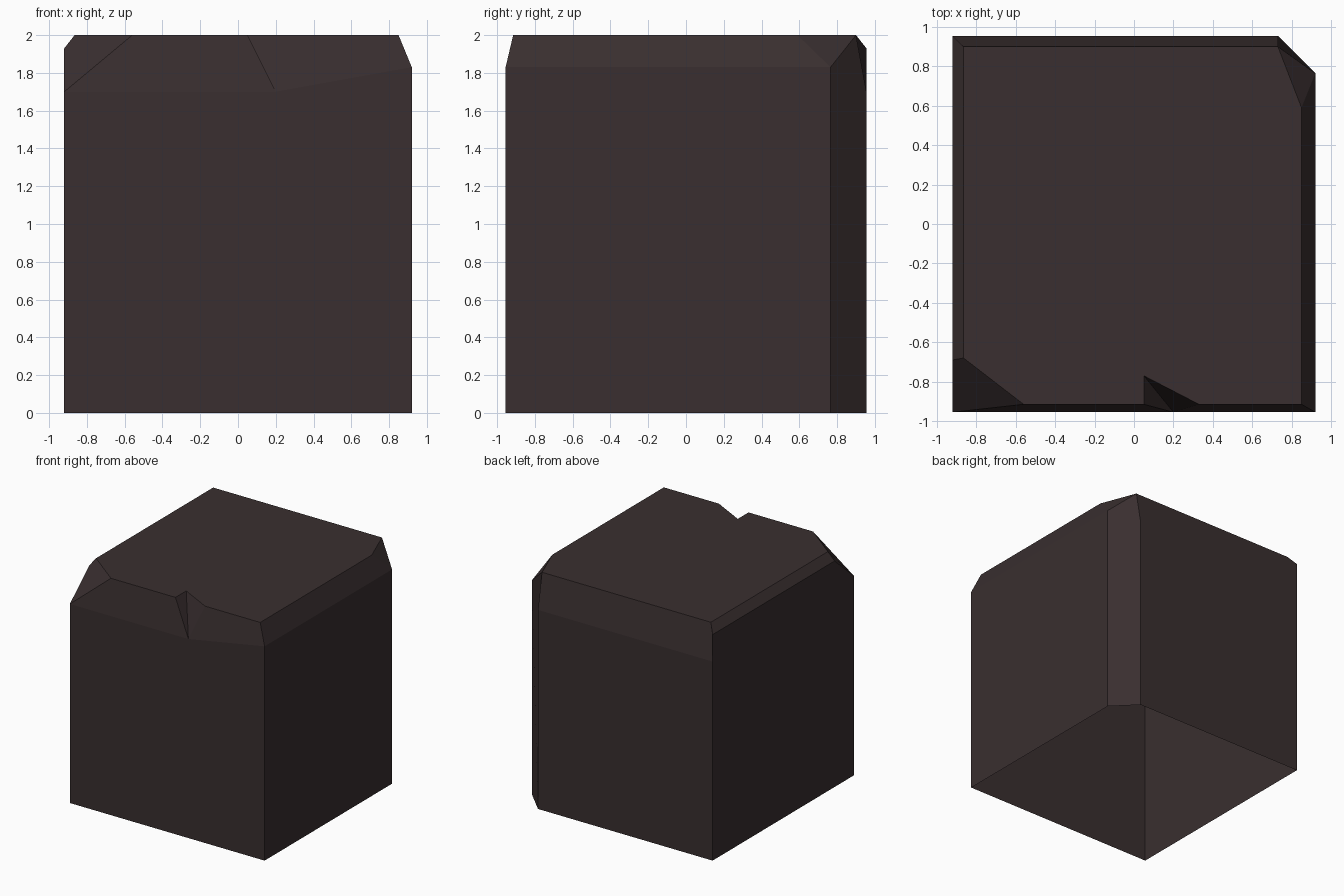
import bpy
import bmesh

if "Cube" in bpy.data.objects:
    bpy.data.objects.remove(bpy.data.objects["Cube"], do_unlink=True)

# Overall block limits and the inset outline of the top face
LEFT, RIGHT, FRONT, BACK = -0.92, 0.92, -0.955, 0.955
TOP = 2.0
TOP_LEFT, TOP_RIGHT, TOP_FRONT, TOP_BACK = -0.865, 0.85, -0.915, 0.90

# Heights of the chipped edges
DEEP_CHIP, WIDE_CHIP, SMALL_CHIP = 1.70, 1.83, 1.93

# Vertical chamfer on the back corner
CUT_X, CUT_Y = 0.73, 0.765

points = {
    # Open lower rim
    "base_front_left": (LEFT, FRONT, 0),
    "base_front_right": (RIGHT, FRONT, 0),
    "base_cut_side": (RIGHT, CUT_Y, 0),
    "base_cut_back": (CUT_X, BACK, 0),
    "base_back_left": (LEFT, BACK, 0),
    # Upper limits of the walls
    "wall_front_left": (LEFT, FRONT, DEEP_CHIP),
    "wall_front_right": (RIGHT, FRONT, WIDE_CHIP),
    "wall_cut_side": (RIGHT, CUT_Y, WIDE_CHIP),
    "wall_cut_back": (CUT_X, BACK, DEEP_CHIP),
    "wall_back_left": (LEFT, BACK, DEEP_CHIP),
    "peak_back_left": (LEFT, BACK, SMALL_CHIP),
    "wall_left": (LEFT, -0.69, SMALL_CHIP),
    # Top outline
    "top_chip_front": (-0.56, TOP_FRONT, TOP),
    "top_chip_left": (TOP_LEFT, -0.68, TOP),
    "top_back_left": (TOP_LEFT, TOP_BACK, TOP),
    "top_cut": (CUT_X, TOP_BACK, TOP),
    "top_right": (TOP_RIGHT, 0.59, TOP),
    "top_front_right": (TOP_RIGHT, TOP_FRONT, TOP),
    # Notch in the front edge
    "notch_right": (0.33, TOP_FRONT, TOP),
    "notch_inner": (0.05, -0.77, TOP),
    "notch_left": (0.05, TOP_FRONT, TOP),
    "notch_tip": (0.20, FRONT, DEEP_CHIP),
}

faces = [
    # Walls
    "base_front_left base_front_right wall_front_right notch_tip wall_front_left",
    "base_front_right base_cut_side wall_cut_side wall_front_right",
    "base_cut_back base_back_left wall_back_left wall_cut_back",
    "base_back_left base_front_left wall_front_left wall_left peak_back_left wall_back_left",
    # Vertical corner chamfer
    "base_cut_side base_cut_back wall_cut_back top_cut wall_cut_side",
    # Front edge bevels either side of the notch
    "wall_front_left notch_tip notch_left top_chip_front",
    "notch_tip wall_front_right top_front_right notch_right",
    # Notch sides
    "notch_tip notch_inner notch_left",
    "notch_tip notch_right notch_inner",
    # Chipped front corner
    "wall_front_left top_chip_front top_chip_left wall_left",
    # Side and back edge bevels
    "wall_left top_chip_left top_back_left peak_back_left",
    "wall_cut_back wall_back_left peak_back_left top_back_left top_cut",
    "wall_front_right wall_cut_side top_right top_front_right",
    "wall_cut_side top_cut top_right",
    # Top
    "top_chip_front notch_left notch_inner notch_right top_front_right top_right "
    "top_cut top_back_left top_chip_left",
]

# Single dark stone colour
stone = bpy.data.materials.new("dark_brown_stone")
stone.use_nodes = True
colour = (0.041, 0.028, 0.029, 1)
stone.diffuse_color = colour
shader = next(n for n in stone.node_tree.nodes if n.type == "BSDF_PRINCIPLED")
shader.inputs["Base Color"].default_value = colour
shader.inputs["Roughness"].default_value = 0.9

# Chipped block, open underneath
bm = bmesh.new()
verts = {name: bm.verts.new(co) for name, co in points.items()}
for outline in faces:
    bm.faces.new([verts[name] for name in outline.split()])
bm.normal_update()
mesh = bpy.data.meshes.new("chipped_block")
bm.to_mesh(mesh)
bm.free()
mesh.materials.append(stone)
block = bpy.data.objects.new("chipped_block", mesh)
bpy.context.collection.objects.link(block)
